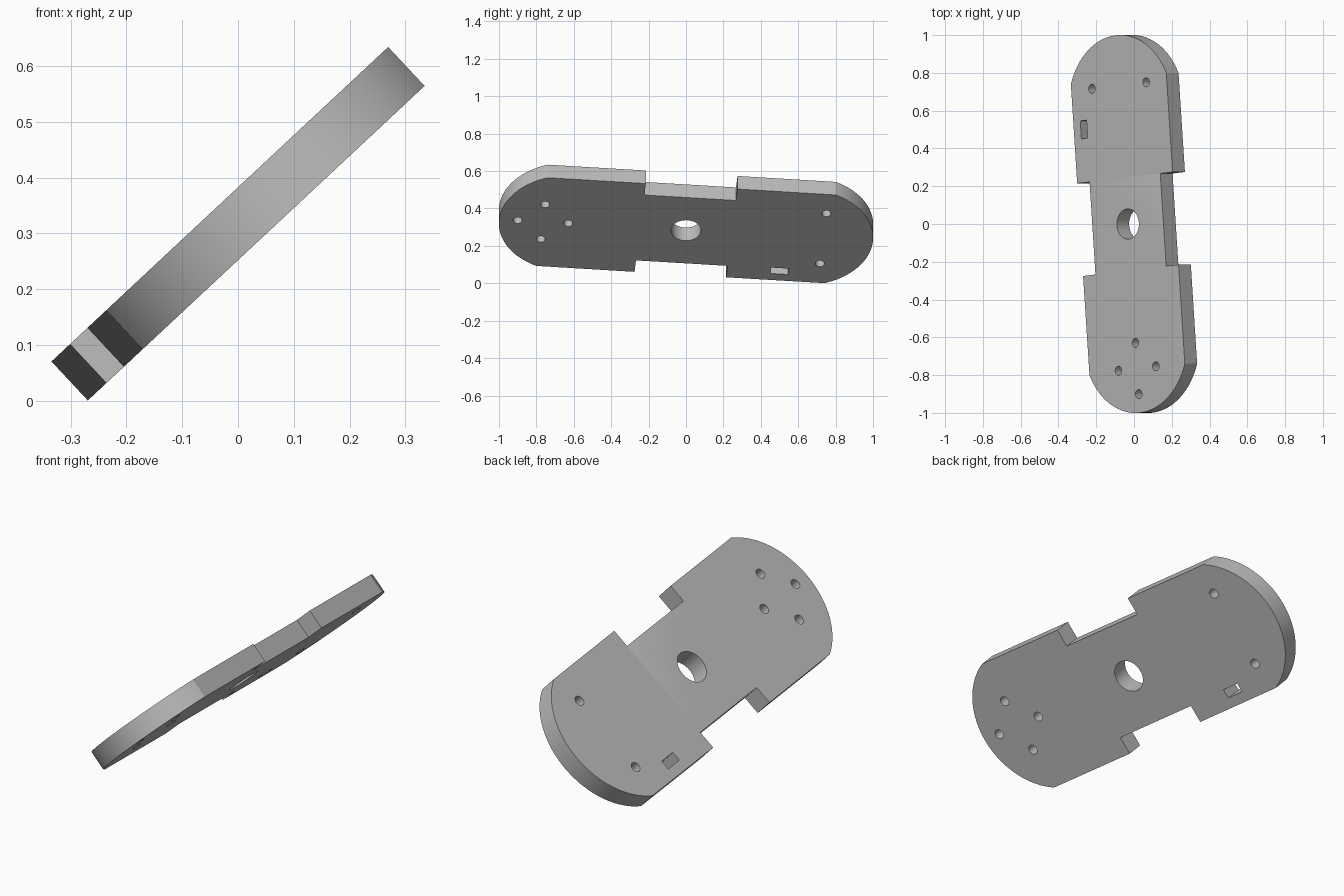
import bpy, bmesh
from math import sin, cos, pi, radians, atan2
from mathutils import Matrix

cube = bpy.data.objects.get("Cube")
if cube:
    bpy.data.objects.remove(cube, do_unlink=True)

HALF_W, WAIST_W, NOTCH = 0.347, 0.257, 0.246
END_Y, ARC_Y, ARC_R = 0.773, 0.627, 0.376
THICK = 0.0955


def circle(x, y, r, n=32):
    return [(x + r * cos(2 * pi * i / n), y + r * sin(2 * pi * i / n)) for i in range(n)]


# Half outline: notched right side, then the rounded end; the other half is turned by 180 degrees
start = atan2(END_Y - ARC_Y, HALF_W)
steps = 48
half = [(WAIST_W, -NOTCH), (WAIST_W, NOTCH), (HALF_W, NOTCH)]
for i in range(steps + 1):
    a = start + (pi - 2 * start) * i / steps
    half.append((ARC_R * cos(a), ARC_Y + ARC_R * sin(a)))
half.append((-HALF_W, NOTCH))
outline = half + [(-x, -y) for x, y in half]

# Through holes: centre bore, pair at one end, diamond of four at the other, small slot
loops = [outline, circle(0, 0, 0.08, 48)]
for s in (-1, 1):
    loops.append(circle(s * 0.197, 0.736, 0.024))
    loops.append(circle(s * 0.136, -0.768, 0.024))
    loops.append(circle(0, -0.768 + s * 0.136, 0.024))
loops.append([(-0.273 + sx * 0.023, 0.526 + sy * 0.048)
              for sx, sy in ((-1, -1), (1, -1), (1, 1), (-1, 1))])

# Flat filled profile extruded to the plate thickness
curve = bpy.data.curves.new("plate_profile", "CURVE")
curve.dimensions = "2D"
curve.fill_mode = "BOTH"
curve.extrude = THICK / 2
for loop in loops:
    spline = curve.splines.new("POLY")
    spline.points.add(len(loop) - 1)
    for p, (x, y) in zip(spline.points, loop):
        p.co = (x, y, 0, 1)
    spline.use_cyclic_u = True
plate = bpy.data.objects.new("mounting_plate", curve)
bpy.context.collection.objects.link(plate)
bpy.ops.object.select_all(action="DESELECT")
plate.select_set(True)
bpy.context.view_layer.objects.active = plate
bpy.ops.object.convert(target="MESH")
plate = bpy.context.object
plate.name = "mounting_plate"

# Weld, then tilt the plate into place
bm = bmesh.new()
bm.from_mesh(plate.data)
bmesh.ops.remove_doubles(bm, verts=bm.verts, dist=0.0001)
bmesh.ops.recalc_face_normals(bm, faces=bm.faces)
tilt = (Matrix.Translation((0, 0, 0.3175)) @ Matrix.Rotation(radians(-43.04), 4, "Y")
        @ Matrix.Rotation(radians(5), 4, "Z"))
bm.transform(tilt)
bm.to_mesh(plate.data)
bm.free()

# Plain grey finish
grey = bpy.data.materials.new("plain_grey")
grey.use_nodes = True
colour = (0.5, 0.5, 0.5, 1)
grey.diffuse_color = colour
grey.node_tree.nodes["Principled BSDF"].inputs["Base Color"].default_value = colour
plate.data.materials.clear()
plate.data.materials.append(grey)
bpy.ops.object.shade_smooth_by_angle(angle=radians(20))
